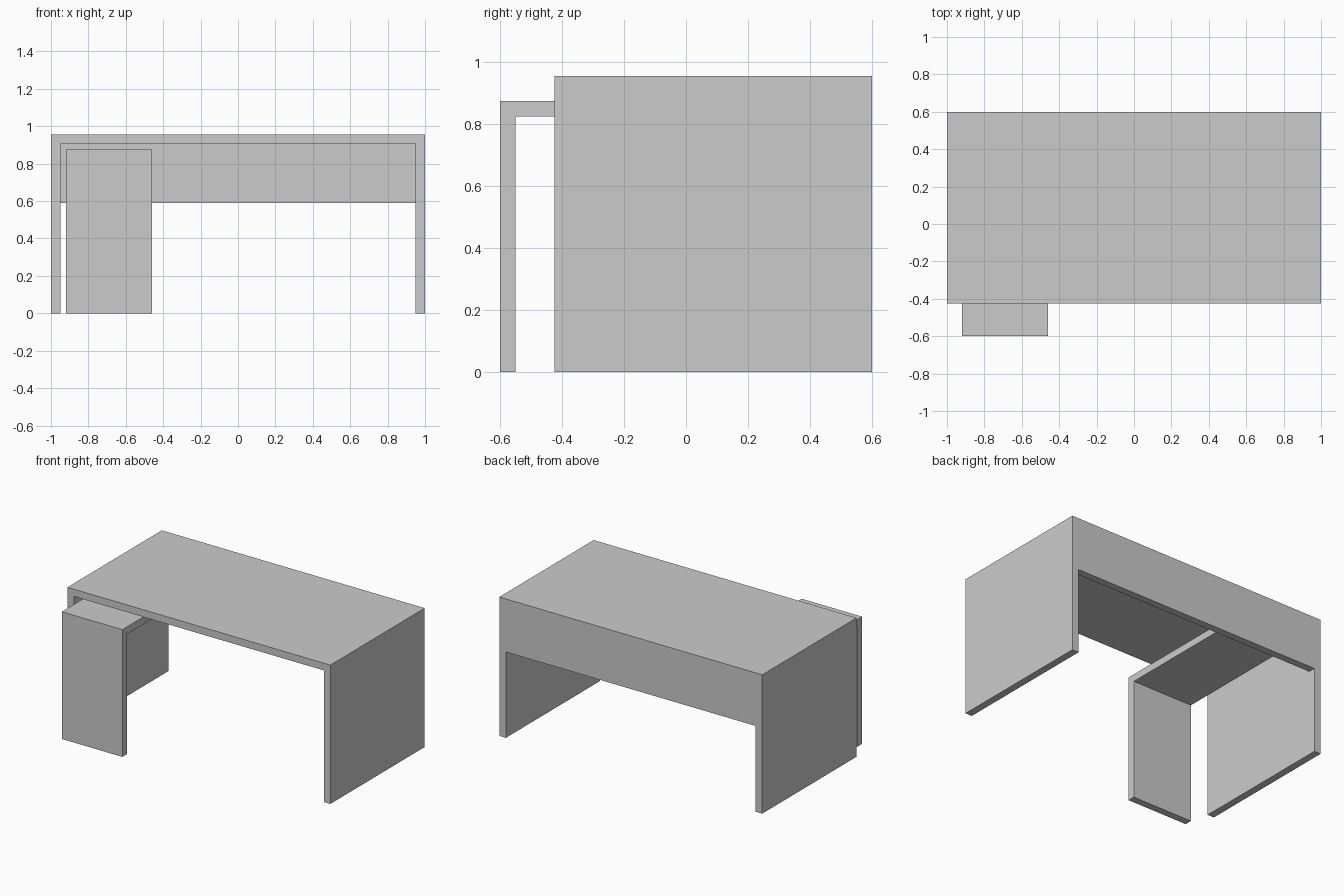
import bpy, bmesh
from mathutils import Vector

if "Cube" in bpy.data.objects:
    bpy.data.objects.remove(bpy.data.objects["Cube"])

T = 0.05                 # board thickness
FRONT, BACK = -0.425, 0.60
HEIGHT = 0.955


def extrude_profile(name, points, direction):
    """Extrude a closed 3D outline into a solid."""
    bm = bmesh.new()
    face = bm.faces.new([bm.verts.new(p) for p in points])
    ext = bmesh.ops.extrude_face_region(bm, geom=[face], use_keep_orig=True)
    moved = [g for g in ext["geom"] if isinstance(g, bmesh.types.BMVert)]
    bmesh.ops.translate(bm, verts=moved, vec=Vector(direction))
    bmesh.ops.recalc_face_normals(bm, faces=bm.faces)
    mesh = bpy.data.meshes.new(name)
    bm.to_mesh(mesh)
    bm.free()
    obj = bpy.data.objects.new(name, mesh)
    bpy.context.collection.objects.link(obj)
    return obj


# Desk top and both side panels as one upside-down U
half = [(1, 0), (1, HEIGHT), (-1, HEIGHT), (-1, 0)]
inner = [(-1 + T, 0), (-1 + T, HEIGHT - T), (1 - T, HEIGHT - T), (1 - T, 0)]
extrude_profile("desk_frame", [(x, FRONT, z) for x, z in half + inner],
                (0, BACK - FRONT, 0))

# Modesty panel between the sides, flush with the back
w, z0, z1 = 1 - T, 0.59, HEIGHT - T
extrude_profile("back_panel",
                [(-w, BACK, z0), (w, BACK, z0), (w, BACK, z1), (-w, BACK, z1)],
                (0, -T, 0))

# Pull-out shelf with its front leg panel, an L seen from the side
y0, y1, top = -0.60, BACK - T, 0.875
side = [(y0, 0), (y0 + T, 0), (y0 + T, top - T),
        (y1, top - T), (y1, top), (y0, top)]
extrude_profile("pull_out_shelf", [(-0.92, y, z) for y, z in side], (0.46, 0, 0))
